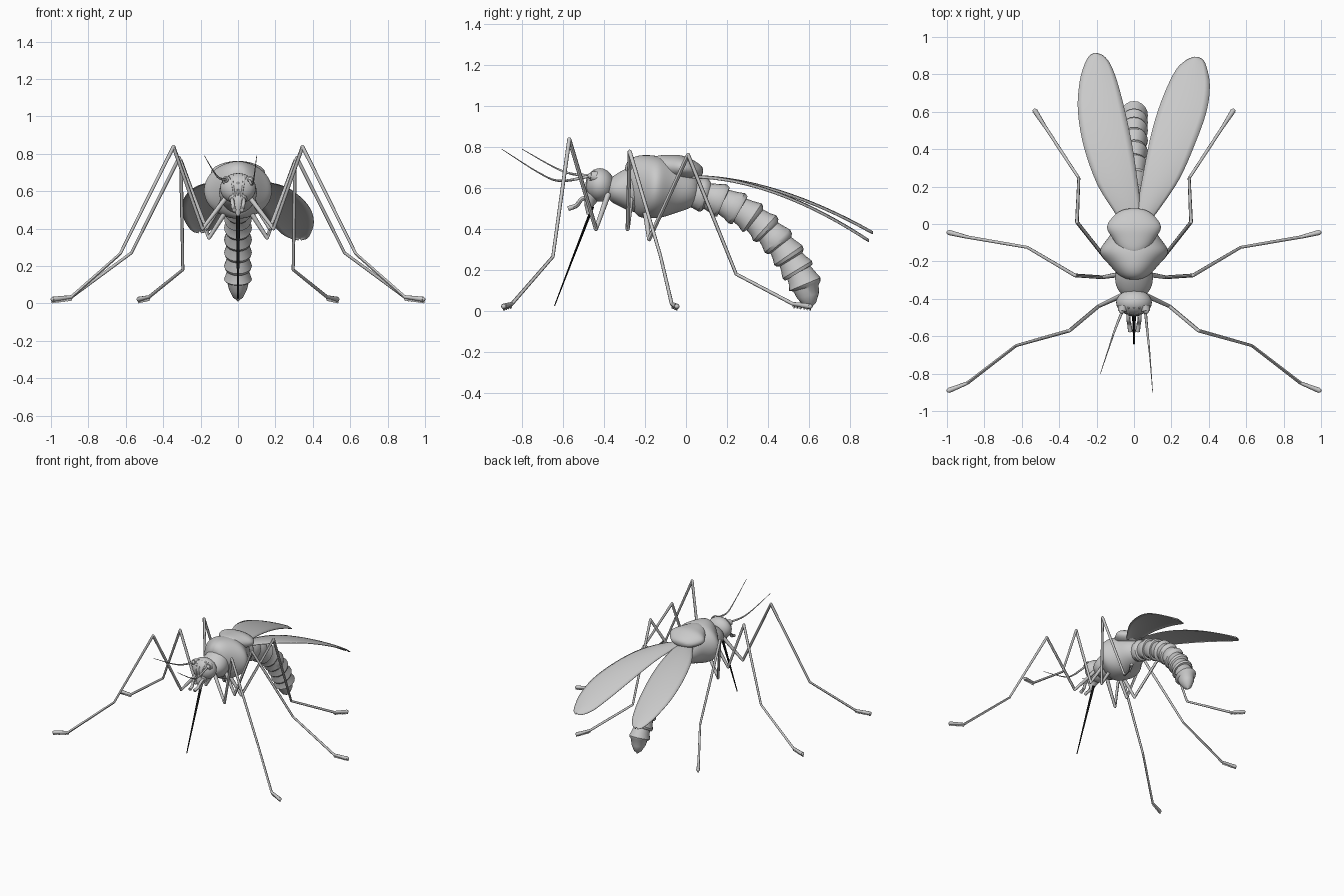
import bpy, bmesh, math
from mathutils import Vector, Matrix

cube = bpy.data.objects.get("Cube")
if cube:
    bpy.data.objects.remove(cube, do_unlink=True)


def material(name, rgb):
    mat = bpy.data.materials.new(name)
    mat.use_nodes = True
    colour = (*rgb, 1.0)
    mat.diffuse_color = colour
    mat.node_tree.nodes["Principled BSDF"].inputs["Base Color"].default_value = colour
    return mat


GREY = material("body grey", (0.59, 0.59, 0.59))
BLACK = material("proboscis black", (0.005, 0.005, 0.005))
SIDES = ((1, "left"), (-1, "right"))


def finish(bm, name, mat=GREY, subdivide=0, angle=45):
    """Turn a bmesh into a shaded object."""
    bmesh.ops.recalc_face_normals(bm, faces=bm.faces)
    mesh = bpy.data.meshes.new(name)
    bm.to_mesh(mesh)
    bm.free()
    obj = bpy.data.objects.new(name, mesh)
    bpy.context.collection.objects.link(obj)
    mesh.materials.append(mat)
    if subdivide:
        mesh.shade_smooth()
        mod = obj.modifiers.new("Smooth", 'SUBSURF')
        mod.levels = mod.render_levels = subdivide
    else:
        bpy.ops.object.select_all(action='DESELECT')
        obj.select_set(True)
        bpy.context.view_layer.objects.active = obj
        bpy.ops.object.shade_smooth_by_angle(angle=math.radians(angle))
    return obj


def spline(points, steps):
    """Smooth curve through tuples of any length."""
    pts = [Vector(p) for p in points]
    pts = [pts[0] * 2 - pts[1]] + pts + [pts[-1] * 2 - pts[-2]]
    out = []
    for a, b, c, d in zip(pts, pts[1:], pts[2:], pts[3:]):
        for k in range(steps):
            t = k / steps
            out.append(b + (c - a) * (t / 2) + (a * 2 - b * 5 + c * 4 - d) * (t * t / 2)
                       + (b * 3 - a - c * 3 + d) * (t ** 3 / 2))
    return out + [pts[-2]]


def tube(bm, path, radii, sides=12):
    """Loft ellipses along a path; radii are (width, height) pairs."""
    path = [Vector(p) for p in path]
    rings = []
    for i, (p, (a, b)) in enumerate(zip(path, radii)):
        t = (path[min(i + 1, len(path) - 1)] - path[max(i - 1, 0)]).normalized()
        ref = Vector((1, 0, 0)) if abs(t.x) < 0.9 else Vector((0, 0, 1))
        side = (ref - t * ref.dot(t)).normalized()
        up = side.cross(t)
        turn = [math.tau * k / sides for k in range(sides)]
        rings.append([bm.verts.new(p + side * math.cos(w) * a + up * math.sin(w) * b) for w in turn])
    for r, s in zip(rings, rings[1:]):
        for k in range(sides):
            n = (k + 1) % sides
            bm.faces.new((r[k], r[n], s[n], s[k]))
    bm.faces.new(rings[0])
    bm.faces.new(rings[-1])


def ball(bm, centre, size, segments=20):
    mat = Matrix.Translation(centre) @ Matrix.Diagonal((*size, 1))
    bmesh.ops.create_uvsphere(bm, u_segments=segments, v_segments=segments // 2, radius=1, matrix=mat)


def taper(name, points, start, end, flat=1, mat=GREY):
    """Curved strand that thins along its length."""
    path = spline(points, 6)
    last = len(path) - 1
    bm = bmesh.new()
    sizes = [start + (end - start) * i / last for i in range(last + 1)]
    tube(bm, path, [(r, r * flat) for r in sizes], 8)
    return finish(bm, name, mat)


def body_loft(name, sections):
    """Body part from sections of (y, half width, bottom, top)."""
    bm = bmesh.new()
    tube(bm, [(0, y, (lo + hi) / 2) for y, w, lo, hi in sections],
         [(w, (hi - lo) / 2) for y, w, lo, hi in sections], 12)
    return finish(bm, name, subdivide=2)


# Thorax: front collar, main body bulging at the sides, and back shield
body_loft("collar", [(-.39, .05, .54, .62), (-.36, .09, .52, .655), (-.30, .11, .49, .695),
                     (-.24, .10, .47, .72), (-.20, .07, .49, .70)])
body_loft("thorax", [(-.29, .07, .49, .71), (-.25, .11, .455, .765), (-.20, .155, .445, .77),
                     (-.15, .205, .445, .765), (-.10, .165, .45, .75), (-.05, .125, .47, .73),
                     (.01, .105, .49, .69), (.07, .06, .53, .66)])
body_loft("back_shield", [(-.17, .04, .68, .755), (-.13, .09, .66, .765), (-.07, .12, .64, .765),
                          (-.02, .165, .64, .765), (.035, .125, .635, .735), (.085, .065, .645, .70)])

# Abdomen: overlapping flared segments along a drooping curve, with a pointed end
SEGMENTS = 11
spine = spline([(-.10, .575), (.03, .575), (.14, .55), (.24, .505), (.33, .45), (.41, .38),
                (.48, .30), (.535, .215), (.58, .13), (.61, .012)], 12)
path, radii = [], []
for i in range(SEGMENTS):
    for f, flare in ((0, .83), (.35, .92), (.75, 1.08), (.93, 1.0)):
        u = (i + f) / SEGMENTS
        y, z = spine[round(u * (len(spine) - 1))]
        path.append((0, y, z))
        r = .074 * min(1, (1.01 - u) * 11) * flare
        radii.append((r * .93, r * 1.05))
path.append((0, *spine[-1]))
radii.append((.004, .004))
bm = bmesh.new()
tube(bm, path, radii, 20)
finish(bm, "abdomen", angle=35)

# Head with snout and face ridges
bm = bmesh.new()
ball(bm, (0, -.42, .615), (.096, .07, .082), 24)
tube(bm, [(0, -.43, .59), (0, -.465, .55), (0, -.475, .51), (0, -.475, .47)],
     [(.065, .05), (.045, .035), (.022, .02), (.01, .01)], 12)
finish(bm, "head")
for x in (-.03, 0, .03):
    taper("face_ridge", [(x, -.445, .687), (x, -.478, .65), (x * .8, -.486, .61), (x * .5, -.487, .55)],
          .006, .005)

for s, label in SIDES:
    # Eye in a raised socket
    bm = bmesh.new()
    ball(bm, (s * .065, -.466, .66), (.015, .015, .015), 14)
    tube(bm, [(s * .058, -.44, .655), (s * .063, -.467, .66)], [(.028, .028), (.022, .022)], 16)
    finish(bm, label + "_eye")
    # Mouth feeler
    taper(label + "_palp", [(s * .03, -.47, .56), (s * .03, -.51, .545), (s * .025, -.535, .515),
                            (s * .02, -.575, .50)], .010, .012)

# Needle mouth and the two antennae
taper("proboscis", [(0, -.455, .51), (0, -.55, .265), (0, -.642, .025)], .012, .004, .6, BLACK)
taper("left_antenna", [(.06, -.46, .66), (.075, -.61, .635), (.085, -.71, .67), (.10, -.90, .79)],
      .008, .0015)
taper("right_antenna", [(-.06, -.46, .66), (-.10, -.56, .67), (-.13, -.65, .705), (-.18, -.80, .79)],
      .008, .0015)


# Wings: rows of (y, centre x, half width), drooping towards the tip
def wing(name, rows, droop):
    bm = bmesh.new()
    strips = []
    for y, x, w in spline(rows, 5):
        z = .66 - droop * max(y - .05, 0) ** 1.79
        strips.append([bm.verts.new((x + w * k / 4, y, z - .012 * (k / 4) ** 2)) for k in range(-4, 5)])
    for a, b in zip(strips, strips[1:]):
        for k in range(8):
            bm.faces.new((a[k], a[k + 1], b[k + 1], b[k]))
    obj = finish(bm, name)
    mod = obj.modifiers.new("Thickness", 'SOLIDIFY')
    mod.thickness = .005
    mod.offset = 0


wing("right_wing", [(.03, -.03, .05), (.08, -.04, .075), (.22, -.09, .11), (.42, -.14, .13),
                    (.61, -.175, .125), (.76, -.19, .10), (.85, -.195, .07), (.895, -.20, .04),
                    (.912, -.205, .008)], .356)
wing("left_wing", [(.03, .05, .045), (.08, .075, .06), (.245, .145, .10), (.45, .21, .125),
                   (.61, .26, .13), (.74, .293, .112), (.83, .31, .08), (.875, .325, .045),
                   (.892, .33, .008)], .423)

# Legs: straight jointed segments ending in a bristled foot
LEGS = {
    "front": [(.06, -.38, .57), (.19, -.44, .40), (.345, -.57, .838), (.63, -.65, .265),
              (.89, -.85, .035), (.99, -.89, .022)],
    "middle": [(.08, -.27, .55), (.17, -.285, .40), (.315, -.275, .778), (.57, -.125, .27),
               (.89, -.07, .035), (.99, -.045, .022)],
    "hind": [(.06, -.20, .50), (.155, -.18, .35), (.305, .01, .762), (.295, .245, .18),
             (.475, .52, .035), (.53, .605, .022)],
}
THICK = (.014, .010, .010, .008, .009, .014)
for part, joints in LEGS.items():
    for s, label in SIDES:
        pts = [Vector((s * x, y, z)) for x, y, z in joints]
        bm = bmesh.new()
        for a, b, ra, rb in zip(pts, pts[1:], THICK, THICK[1:]):
            tube(bm, [a, b], [(ra, ra), (rb, rb)], 8)
        for p, r in zip(pts[1:-1], THICK[1:]):
            ball(bm, p, (r, r, r), 10)
        finish(bm, f"{label}_{part}_leg")
        bm = bmesh.new()
        ball(bm, pts[-1], (.013, .013, .012), 10)
        for k in range(13):
            root = pts[-2].lerp(pts[-1], k / 12)
            tip = root + (pts[-1] - pts[-2]) * .05
            tip.z = .001 + .012 * (1 - k / 12)
            tube(bm, [root, tip], [(.009, .004), (.003, .001)], 5)
        finish(bm, f"{label}_{part}_foot_bristles")
